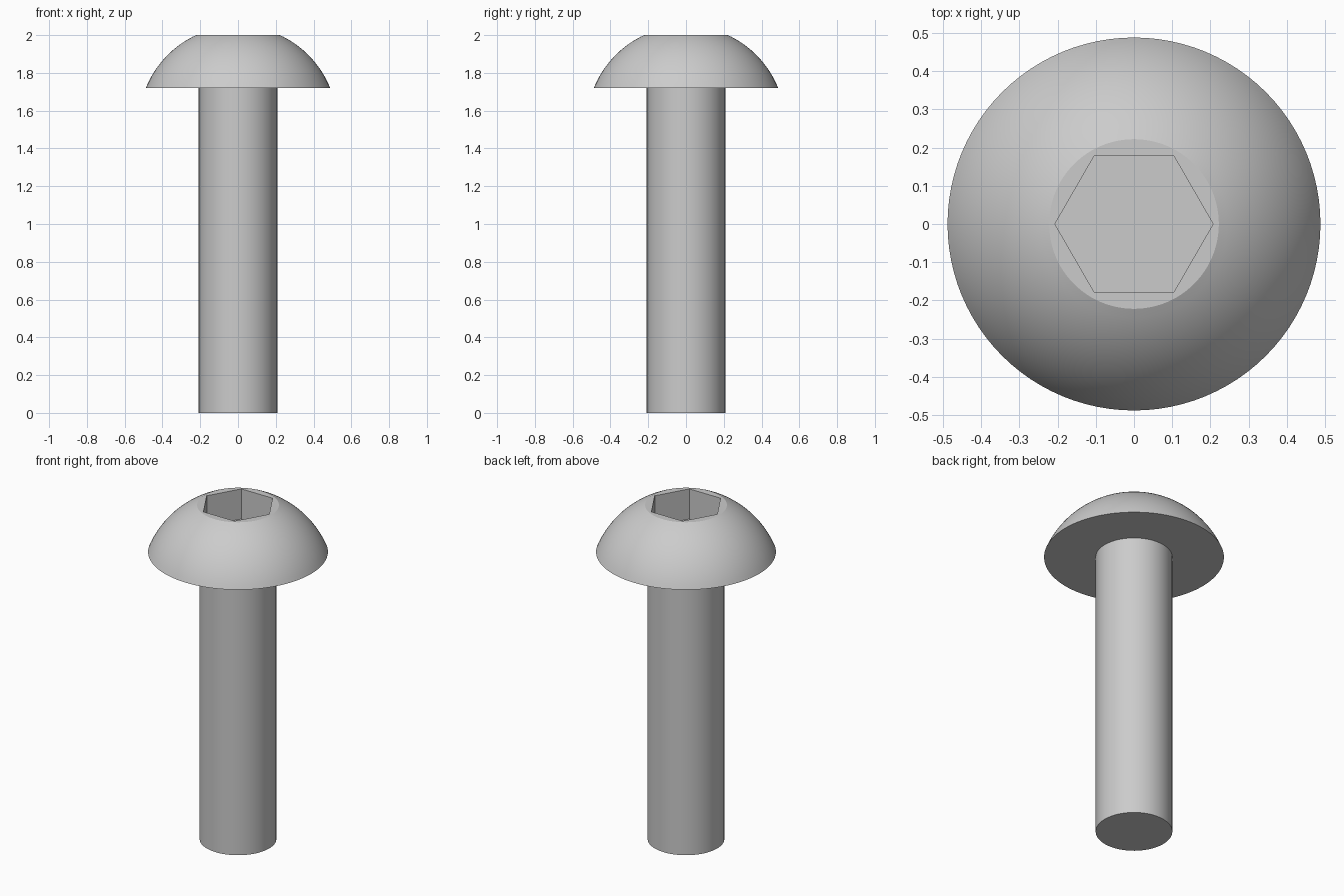
import bpy, bmesh, math

if "Cube" in bpy.data.objects:
    bpy.data.objects.remove(bpy.data.objects["Cube"])

SEGMENTS = 96
SHAFT_R, HEAD_R, TOP_R = 0.208, 0.488, 0.222
HEAD_Z, TOP_Z = 1.72, 2.0
SOCKET_R, SOCKET_DEPTH = 0.207, 0.18


def dome_profile(steps=16):
    """Circular arc centred on the axis, from head rim to flat top."""
    cz = (TOP_R**2 + TOP_Z**2 - HEAD_R**2 - HEAD_Z**2) / (2 * (TOP_Z - HEAD_Z))
    radius = math.hypot(TOP_R, TOP_Z - cz)
    a0 = math.atan2(HEAD_Z - cz, HEAD_R)
    a1 = math.atan2(TOP_Z - cz, TOP_R)
    angles = [a0 + (a1 - a0) * i / steps for i in range(steps + 1)]
    return [(radius * math.cos(a), cz + radius * math.sin(a)) for a in angles]


def revolve(name, profile, segments):
    """Turn an (r, z) profile around z and cap both ends."""
    bm = bmesh.new()
    rings = []
    for r, z in profile:
        rings.append([bm.verts.new((r * math.cos(2 * math.pi * i / segments),
                                    r * math.sin(2 * math.pi * i / segments), z))
                      for i in range(segments)])
    for low, high in zip(rings, rings[1:]):
        for i in range(segments):
            j = (i + 1) % segments
            bm.faces.new((low[i], low[j], high[j], high[i]))
    bm.faces.new(rings[0][::-1])
    bm.faces.new(rings[-1])
    bmesh.ops.recalc_face_normals(bm, faces=bm.faces)
    mesh = bpy.data.meshes.new(name)
    bm.to_mesh(mesh)
    bm.free()
    obj = bpy.data.objects.new(name, mesh)
    bpy.context.collection.objects.link(obj)
    return obj


# Shaft and button head in one turned body
screw = revolve("button_head_screw",
                [(SHAFT_R, 0), (SHAFT_R, HEAD_Z)] + dome_profile(), SEGMENTS)

# Hex socket cut into the flat top
cutter = revolve("hex_socket_cutter",
                 [(SOCKET_R, TOP_Z - SOCKET_DEPTH), (SOCKET_R, TOP_Z + 0.1)], 6)
cutter.hide_render = True
cut = screw.modifiers.new("hex_socket", 'BOOLEAN')
cut.operation = 'DIFFERENCE'
cut.solver = 'EXACT'
cut.object = cutter

bpy.ops.object.select_all(action='DESELECT')
screw.select_set(True)
bpy.context.view_layer.objects.active = screw
bpy.ops.object.modifier_apply(modifier=cut.name)
bpy.data.objects.remove(cutter)

# Smooth curved surfaces, crisp rims and socket edges
bpy.ops.object.shade_smooth_by_angle(angle=math.radians(20))
